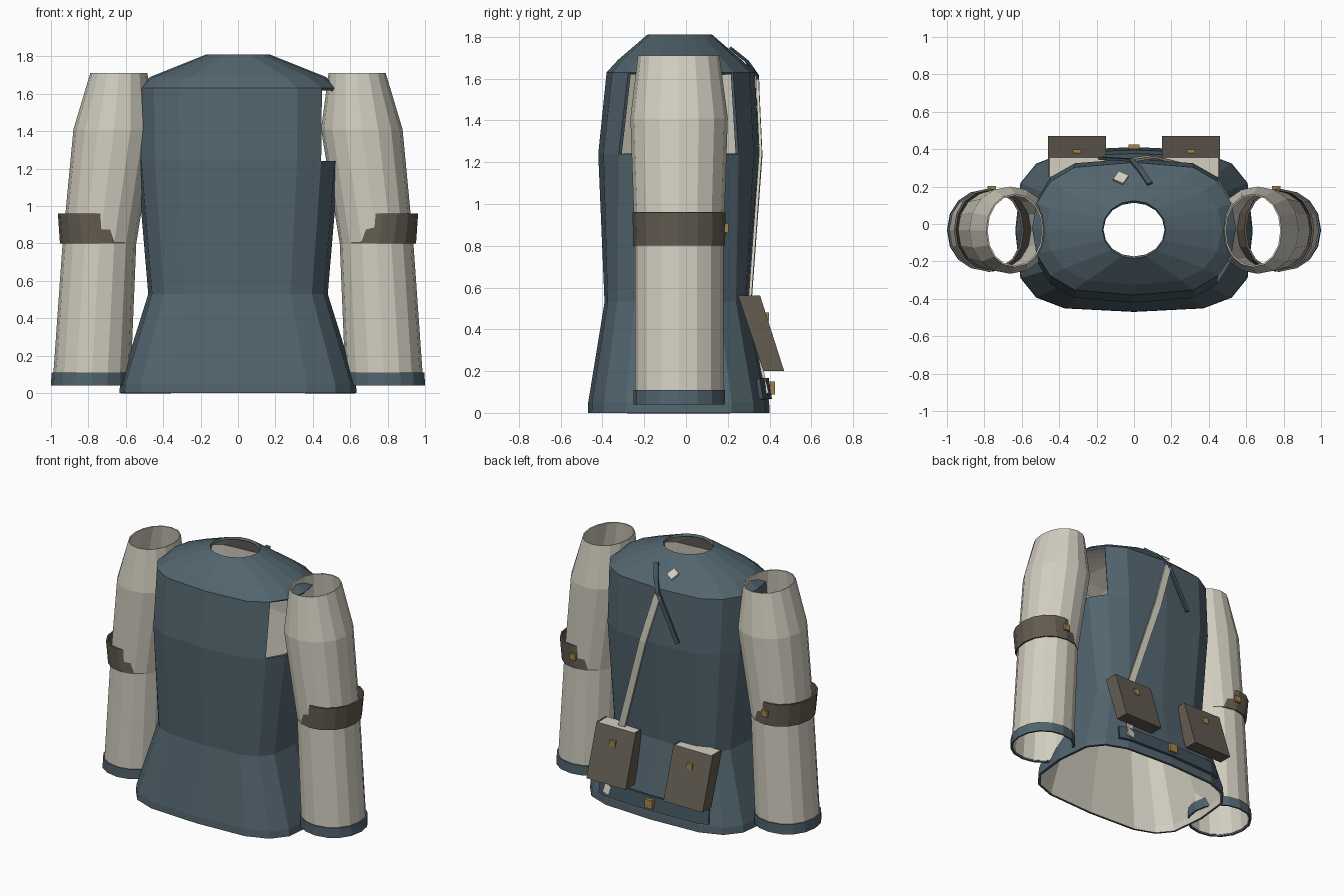
import bpy, bmesh, math
from mathutils import Vector

if "Cube" in bpy.data.objects:
    bpy.data.objects.remove(bpy.data.objects["Cube"])


def material(name, rgb):
    m = bpy.data.materials.new(name)
    m.diffuse_color = (*rgb, 1)
    m.use_nodes = True
    m.node_tree.nodes["Principled BSDF"].inputs["Base Color"].default_value = m.diffuse_color
    return m


BLUE = material("slate_blue_cloth", (0.085, 0.13, 0.157))
NAVY = material("dark_blue_strap", (0.055, 0.088, 0.112))
CREAM = material("cream_linen", (0.65, 0.62, 0.53))
BROWN = material("brown_leather", (0.125, 0.107, 0.082))
BRASS = material("brass", (0.37, 0.235, 0.065))
N = 16


def make(name, verts, faces, mats, thick=0):
    me = bpy.data.meshes.new(name)
    me.from_pydata([tuple(v) for v in verts], [], faces)
    for m in mats:
        me.materials.append(m)
    bm = bmesh.new()
    bm.from_mesh(me)
    bmesh.ops.delete(bm, geom=[v for v in bm.verts if not v.link_faces], context='VERTS')
    if not thick:
        bmesh.ops.recalc_face_normals(bm, faces=bm.faces)
    bm.to_mesh(me)
    bm.free()
    ob = bpy.data.objects.new(name, me)
    bpy.context.collection.objects.link(ob)
    if thick:
        mod = ob.modifiers.new("cloth_thickness", 'SOLIDIFY')
        mod.thickness = thick
        mod.offset = -1
        mod.material_offset = len(mats) - 1
    return ob


def tube(name, rings, mats, thick, skip=lambda level, seg: False):
    # ring: z, centre x, half width, centre y, half depth, x power, y power
    verts, faces = [], []
    for z, cx, rx, cy, ry, px, py in rings:
        for i in range(N):
            a = 2 * math.pi * i / N
            c, s = math.cos(a), math.sin(a)
            verts.append((cx + rx * math.copysign(abs(c) ** px, c),
                          cy + ry * math.copysign(abs(s) ** py, s), z))
    for k in range(len(rings) - 1):
        for i in range(N):
            if not skip(k, i):
                j = (i + 1) % N
                faces.append((k * N + i, k * N + j, (k + 1) * N + j, (k + 1) * N + i))
    return make(name, verts, faces, mats, thick)


BOX = [(0, 1, 3, 2), (4, 6, 7, 5), (0, 4, 5, 1), (2, 3, 7, 6), (0, 2, 6, 4), (1, 5, 7, 3)]


def block(name, c, size, mat):
    verts = [(c[0] + x * size[0] / 2, c[1] + y * size[1] / 2, c[2] + z * size[2] / 2)
             for x in (-1, 1) for y in (-1, 1) for z in (-1, 1)]
    return make(name, verts, BOX, [mat])


def ribbon(name, pts, width, thick, mat):
    pts = [Vector(p) for p in pts]
    verts, faces = [], []
    for i, p in enumerate(pts):
        t = (pts[min(i + 1, len(pts) - 1)] - pts[max(i - 1, 0)]).normalized()
        n = Vector((0, 0.6, 0.8)) if p.z > 1.64 else Vector((0, 1, 0.15))
        side = t.cross(n).normalized()
        n = side.cross(t).normalized()
        for a, b in ((-1, -1), (1, -1), (1, 1), (-1, 1)):
            verts.append(p + side * a * width / 2 + n * b * thick / 2)
    for k in range(len(pts) - 1):
        for i in range(4):
            j = (i + 1) % 4
            faces.append((k * 4 + i, k * 4 + j, k * 4 + 4 + j, k * 4 + 4 + i))
    e = len(verts) - 4
    faces += [(3, 2, 1, 0), (e, e + 1, e + 2, e + 3)]
    return make(name, verts, faces, [mat])


# Tunic body with open armholes, yoke and neck; cream lining inside
body = [
    (0.00, 0, 0.635, -0.035, 0.435, 0.56, 0.56),
    (0.05, 0, 0.63, -0.035, 0.433, 0.56, 0.56),
    (0.53, 0, 0.48, -0.045, 0.345, 0.56, 0.56),
    (1.24, 0, 0.54, -0.035, 0.385, 0.56, 0.85),
    (1.63, 0, 0.545, -0.025, 0.355, 0.56, 1.0),
    (1.69, 0, 0.47, -0.03, 0.295, 0.65, 1.0),
    (1.81, 0, 0.17, -0.03, 0.155, 1.0, 1.0),
]
tube("tunic_body", body, [BLUE, CREAM], 0.018,
     lambda k, i: k == 3 and i in (0, 1, 14, 15))

for s, side in ((1, "right"), (-1, "left")):
    # Open sleeve
    sleeve = [
        (0.05, 0.783, 0.208, -0.033, 0.212),
        (0.80, 0.741, 0.197, -0.033, 0.212),
        (1.41, 0.662, 0.218, -0.033, 0.233),
        (1.71, 0.637, 0.153, -0.035, 0.195),
    ]
    cuff = [(0.04, 0.785, 0.215, -0.033, 0.219), (0.11, 0.782, 0.215, -0.033, 0.219)]
    band = [(0.80, 0.750, 0.202, -0.033, 0.220), (0.96, 0.776, 0.187, -0.033, 0.223)]
    for part, rings, mat, th in (("sleeve", sleeve, CREAM, 0.008),
                                 ("cuff", cuff, BLUE, 0.012),
                                 ("arm_band", band, BROWN, 0.012)):
        tube(f"{side}_{part}", [(z, s * cx, rx, cy, ry, 0.95, 0.95)
                                for z, cx, rx, cy, ry in rings], [mat], th)
    block(f"{side}_band_buckle", (s * 0.76, 0.19, 0.885), (0.045, 0.025, 0.042), BRASS)

    # Slanted belt pouch with a cream top
    verts = [(s * x, y, z) for x in (0.15, 0.46)
             for y, z in ((0.37, 0.2), (0.25, 0.56), (0.47, 0.2), (0.355, 0.56))]
    pouch = make(f"{side}_pouch", verts, BOX, [BROWN, CREAM])
    for f in pouch.data.polygons:
        f.material_index = 1 if f.normal.z > 0.9 else 0
    # Leather edging round the pouch opening
    for x in (0.156, 0.454):
        block(f"{side}_pouch_edge", (s * x, 0.303, 0.558), (0.012, 0.1, 0.01), BROWN)
    block(f"{side}_pouch_buckle", (s * 0.305, 0.387, 0.46), (0.042, 0.022, 0.042), BRASS)

# Belt across the lower back
ribbon("back_belt", [(-0.43, 0.352, 0.115), (-0.36, 0.378, 0.115), (0, 0.394, 0.115),
                     (0.36, 0.378, 0.115), (0.43, 0.352, 0.115)], 0.1, 0.02, NAVY)
block("belt_buckle", (0, 0.413, 0.12), (0.06, 0.024, 0.062), BRASS)

# Cream shoulder strap running from pouch to shoulder
ribbon("cream_strap", [(0.36, 0.390, 0.09), (0.34, 0.365, 0.2), (0.30, 0.306, 0.53),
                       (0.09, 0.358, 1.24), (-0.015, 0.342, 1.59)], 0.05, 0.014, CREAM)
ribbon("cream_strap_end", [(-0.055, 0.268, 1.70), (-0.085, 0.225, 1.735)], 0.06, 0.014, CREAM)

# Blue strap crossing it over the shoulder blade
ribbon("blue_strap", [(0.085, 0.215, 1.745), (0.035, 0.29, 1.685), (-0.015, 0.342, 1.61),
                      (-0.18, 0.352, 1.29)], 0.03, 0.014, NAVY)
